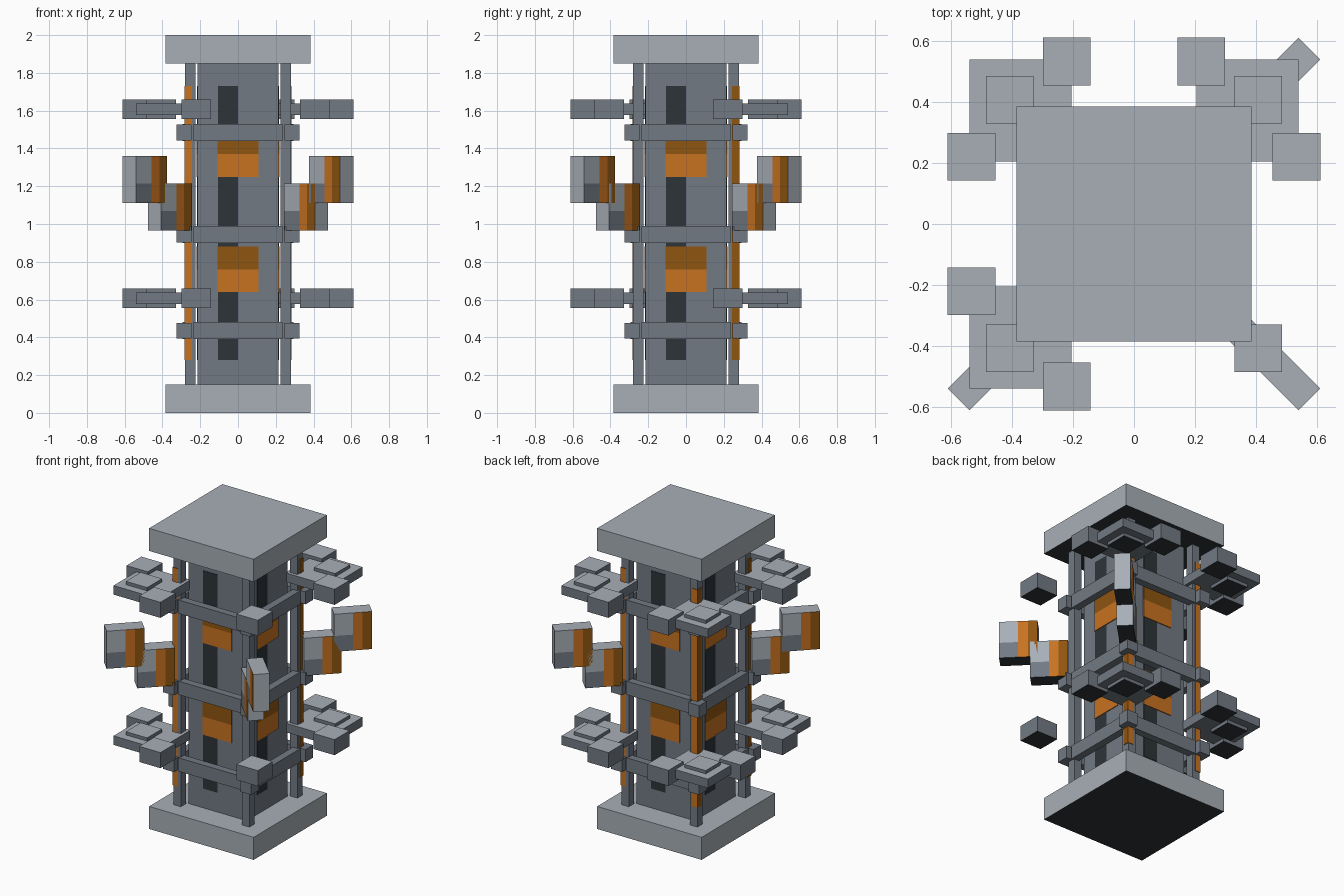
import bpy, bmesh
from math import radians
from mathutils import Matrix

cube = bpy.data.objects.get("Cube")
if cube:
    bpy.data.objects.remove(cube, do_unlink=True)


def material(name, rgb):
    m = bpy.data.materials.new(name)
    m.use_nodes = True
    m.diffuse_color = (*rgb, 1)
    m.node_tree.nodes["Principled BSDF"].inputs["Base Color"].default_value = (*rgb, 1)
    return m


MATS = [material("light_grey", (0.39, 0.43, 0.47)),
        material("mid_grey", (0.17, 0.195, 0.23)),
        material("dark_slate", (0.026, 0.034, 0.04)),
        material("orange", (0.58, 0.17, 0.015)),
        material("dark_orange", (0.275, 0.09, 0.005))]
LIGHT, MID, DARK, ORANGE, BROWN = range(5)


def finish(name, bm, turn=0):
    bm.transform(Matrix.Rotation(radians(turn), 4, 'Z'))
    mesh = bpy.data.meshes.new(name)
    bm.to_mesh(mesh)
    bm.free()
    for m in MATS:
        mesh.materials.append(m)
    ob = bpy.data.objects.new(name, mesh)
    bpy.context.collection.objects.link(ob)
    return ob


def make_box(x, y, z):
    """Box between the given (low, high) pairs."""
    bm = bmesh.new()
    bmesh.ops.create_cube(bm, size=1)
    for v in bm.verts:
        v.co = [pair[int(c > 0)] for c, pair in zip(v.co, (x, y, z))]
    bm.normal_update()
    return bm


def box(name, x, y, z, side=MID, top=None, bottom=None, turn=0, rule=None):
    bm = make_box(x, y, z)
    for f in bm.faces:
        f.material_index = side
        if f.normal.z > 0.5 and top is not None:
            f.material_index = top
        elif f.normal.z < -0.5 and bottom is not None:
            f.material_index = bottom
        elif rule:
            f.material_index = rule(f)
    return finish(name, bm, turn)


def span(centre, half):
    return sorted((centre - half, centre + half))


# End caps and core
box("base_cap", (-.385, .385), (-.385, .385), (0, .15), LIGHT, bottom=DARK)
box("top_cap", (-.385, .385), (-.385, .385), (1.85, 2), LIGHT, bottom=DARK)
box("core", (-.215, .215), (-.215, .215), (.15, 1.85))

# Slot and warning plates on each core face, plus ring bars
for turn in (0, 90, 180, 270):
    box("core_slot", (-.105, 0), (-.218, -.21), (.28, 1.73), DARK, turn=turn)
    for z in (.76, 1.37):
        box("panel_lower", (-.108, .108), (-.221, -.212), (z - .12, z), ORANGE, turn=turn)
        box("panel_upper", (-.108, .108), (-.221, -.212), (z, z + .12), BROWN, turn=turn)
    for z in (.435, .945, 1.485):
        box("ring_bar", (-.235, .235), (-.295, -.245), (z - .045, z + .045), turn=turn)

BLOCK = dict(top=LIGHT, bottom=DARK)
for sx, sy in ((-1, -1), (1, -1), (1, 1), (-1, 1)):
    full = (sx, sy) != (1, -1)
    # Corner post with clamps
    box("corner_post", span(sx * .2525, .0275), span(sy * .2525, .0275), (.15, 1.85))
    for z in (.435, .945, 1.485):
        box("post_clamp", span(sx * .285, .04), span(sy * .285, .04), (z - .042, z + .042))
    if full:
        box("post_strip", span(sx * .264, .02), span(sy * .264, .02), (.28, 1.73),
            rule=lambda f: ORANGE if abs(f.normal.y) > .5 else BROWN)
    # Floating block clusters
    for z in (.607, 1.607):
        tall = (z - .052, z + .052)
        box("cluster_core", span(sx * .407, .078), span(sy * .407, .078), tall, **BLOCK)
        if full:
            box("cluster_plate", span(sx * .372, .167), span(sy * .372, .167),
                (z - .03, z + .03), top=LIGHT)
            box("cluster_block_x", span(sx * .533, .078), span(sy * .221, .078), tall, **BLOCK)
            box("cluster_block_y", span(sx * .221, .078), span(sy * .533, .078), tall, **BLOCK)


def fin(name, inner, outer, low, high, turn):
    """Radial slab; each broad face is grey on its left, striped on its right."""
    bm = make_box((inner, outer), (-.05, .05), (low, high))
    length = outer - inner
    split = low + .42 * (high - low)
    for co, no in [((inner + length * t, 0, 0), (1, 0, 0)) for t in (.25, .5, .75)] + \
                  [((0, 0, split), (0, 0, 1))]:
        bmesh.ops.bisect_plane(bm, geom=bm.verts[:] + bm.edges[:] + bm.faces[:],
                               plane_co=co, plane_no=no)
    bm.normal_update()
    for f in bm.faces:
        c, n = f.calc_center_median(), f.normal
        f.material_index = DARK if n.z < -.5 else LIGHT
        if abs(n.y) > .5:
            t = (c.x - inner) / length
            t = t if n.y < 0 else 1 - t
            if t > .5:
                f.material_index = BROWN if t > .75 else ORANGE
            elif c.z < split:
                f.material_index = MID
    finish(name, bm, turn)


# Diagonal fins on three corners
for turn in (45, 225, 315):
    fin("outer_fin", .58, .813, 1.11, 1.36, turn)
    fin("inner_fin", .395, .625, .965, 1.215, turn)
